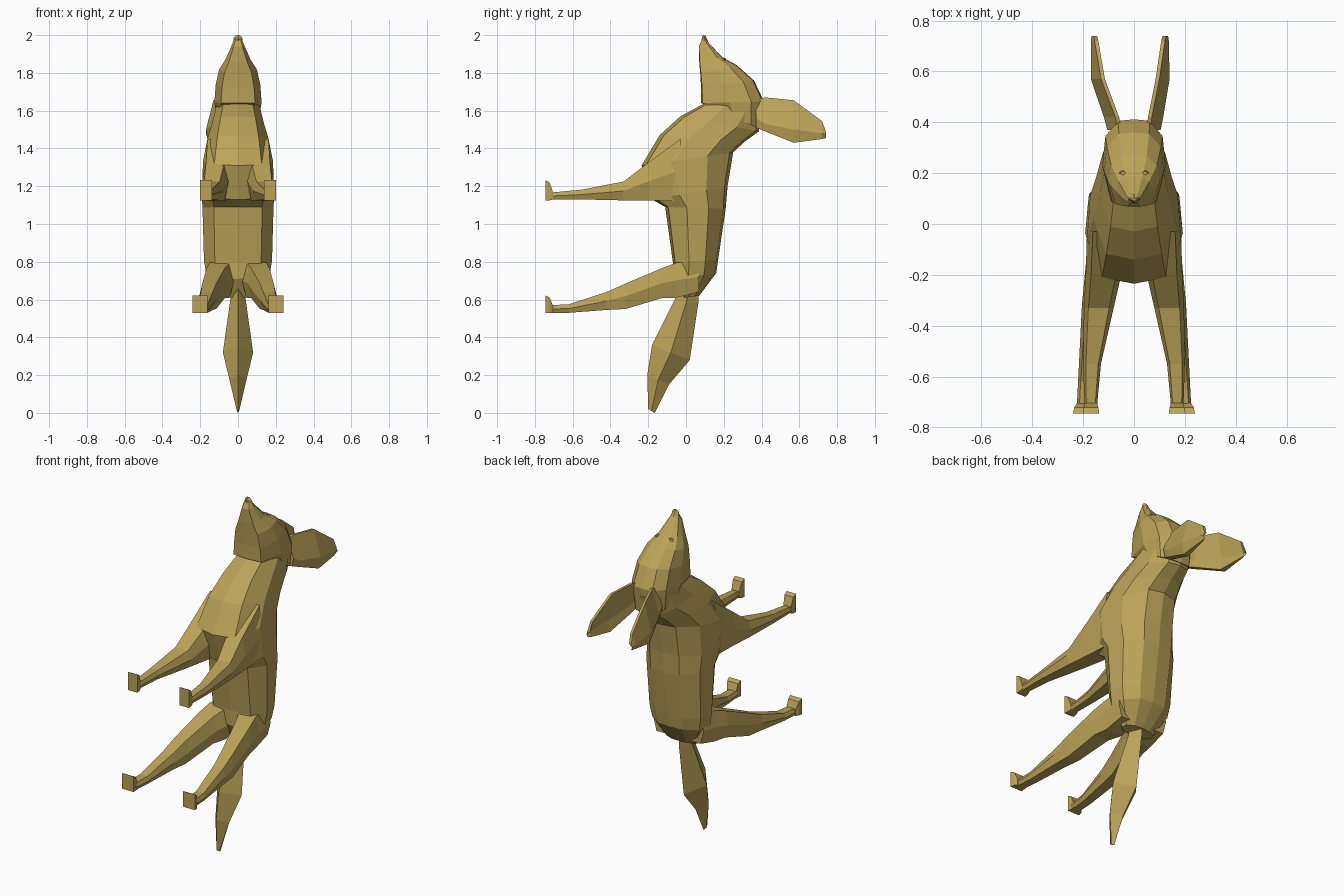
import bpy, bmesh

fur = bpy.data.materials.new("tan fur")
fur.diffuse_color = (0.50, 0.365, 0.098, 1)


def loft(name, rings):
    """Skin a list of equal-length point rings and cap both ends."""
    bm = bmesh.new()
    loops = [[bm.verts.new(p) for p in r] for r in rings]
    n = len(loops[0])
    for a, b in zip(loops, loops[1:]):
        for i in range(n):
            j = (i + 1) % n
            bm.faces.new((a[i], a[j], b[j], b[i]))
    bm.faces.new(loops[0])
    bm.faces.new(loops[-1])
    bmesh.ops.remove_doubles(bm, verts=bm.verts, dist=0.0005)
    bmesh.ops.recalc_face_normals(bm, faces=bm.faces)
    me = bpy.data.meshes.new(name)
    bm.to_mesh(me)
    bm.free()
    me.materials.append(fur)
    ob = bpy.data.objects.new(name, me)
    bpy.context.collection.objects.link(ob)
    return ob


def section(ring, half):
    """Symmetric ring between a belly point and a spine point."""
    fy, fz, by, bz, w = ring
    pts = [(s * w, fy + (by - fy) * t, fz + (bz - fz) * t) for t, s in half]
    return pts + [(-x, y, z) for x, y, z in reversed(pts) if x > 1e-6]


# half sections: (fraction from belly to spine, fraction of half width)
BODY = [(0, 0), (0.05, 0.68), (0.36, 1), (0.72, 0.93), (0.96, 0.5), (1, 0)]
HEAD = [(0, 0), (0.02, 0.72), (0.45, 1), (0.80, 0.90), (0.98, 0.5), (1, 0)]
TAIL = [(0, 0), (0.5, 1), (1, 0)]

# each ring: belly y, belly z, spine y, spine z, half width
loft("body", [section(r, BODY) for r in [
    (-0.01, 0.61, 0.07, 0.62, 0.10),
    (-0.07, 0.71, 0.16, 0.74, 0.165),
    (-0.07, 0.80, 0.17, 0.81, 0.18),
    (-0.11, 1.09, 0.21, 1.08, 0.188),
    (-0.18, 1.13, 0.22, 1.20, 0.192),
    (-0.235, 1.31, 0.25, 1.38, 0.185),
    (-0.14, 1.47, 0.31, 1.435, 0.16),
    (-0.03, 1.57, 0.385, 1.49, 0.135),
    (0.10, 1.64, 0.41, 1.60, 0.115)]])

loft("head", [section(r, HEAD) for r in [
    (0.14, 1.62, 0.395, 1.50, 0.112),
    (0.08, 1.64, 0.412, 1.65, 0.125),
    (0.08, 1.72, 0.36, 1.76, 0.118),
    (0.075, 1.80, 0.27, 1.84, 0.10),
    (0.07, 1.86, 0.19, 1.885, 0.066),
    (0.068, 1.94, 0.12, 1.96, 0.032),
    (0.085, 1.975, 0.105, 1.985, 0.02)]])

loft("nose", [section(r, TAIL) for r in [
    (0.08, 1.955, 0.118, 1.965, 0.026),
    (0.085, 1.99, 0.108, 1.985, 0.022),
    (0.09, 2.0, 0.102, 1.998, 0.012)]])

loft("tail", [section(r, TAIL) for r in [
    (-0.03, 0.68, 0.07, 0.70, 0.03),
    (-0.06, 0.60, 0.065, 0.58, 0.042),
    (-0.18, 0.36, 0.02, 0.28, 0.08),
    (-0.205, 0.20, -0.09, 0.15, 0.045),
    (-0.20, 0.02, -0.165, 0.0, 0.006)]])


def leg_ring(y, z0, z1, xi, xo, s):
    """Six-sided leg section with a ridge on the inner and outer side."""
    zm, d = (z0 + z1) / 2, (xo - xi) * 0.15
    return [(s * x, y, z) for x, z in (
        (xi + d, z0), (xo - d, z0), (xo, zm), (xo - d, z1), (xi + d, z1), (xi, zm))]


# each ring: y, low z, high z, inner x, outer x
FRONT = [(-0.03, 1.12, 1.45, 0.03, 0.185), (-0.20, 1.125, 1.325, 0.05, 0.19),
         (-0.33, 1.125, 1.225, 0.08, 0.197), (-0.55, 1.13, 1.182, 0.13, 0.20),
         (-0.71, 1.13, 1.167, 0.145, 0.195)]
HIND = [(0.07, 0.64, 0.80, 0.03, 0.165), (-0.05, 0.61, 0.795, 0.02, 0.175),
        (-0.13, 0.607, 0.765, 0.05, 0.187), (-0.32, 0.55, 0.685, 0.10, 0.205),
        (-0.42, 0.545, 0.64, 0.12, 0.21), (-0.62, 0.53, 0.575, 0.15, 0.22),
        (-0.72, 0.53, 0.57, 0.16, 0.225)]


def box_ring(y, z0, z1, x0, x1, s):
    return [(s * x0, y, z0), (s * x1, y, z0), (s * x1, y, z1), (s * x0, y, z1)]


for side, s in (("right", 1), ("left", -1)):
    loft(side + "_front_leg", [leg_ring(*r, s) for r in FRONT])
    loft(side + "_hind_leg", [leg_ring(*r, s) for r in HIND])
    # upturned paws
    loft(side + "_front_paw", [box_ring(-0.705, 1.13, 1.17, 0.145, 0.195, s),
                               box_ring(-0.722, 1.125, 1.22, 0.14, 0.198, s),
                               box_ring(-0.745, 1.125, 1.232, 0.137, 0.20, s)])
    loft(side + "_hind_paw", [box_ring(-0.705, 0.53, 0.57, 0.165, 0.225, s),
                              box_ring(-0.722, 0.53, 0.61, 0.165, 0.235, s),
                              box_ring(-0.745, 0.53, 0.622, 0.162, 0.24, s)])

    # ears: thin blades with an outer ridge, left one splayed wider
    lean = 0.0 if s > 0 else 0.033
    ear = []
    for y, z0, z1, zr, xi, xo, k in (
            (0.37, 1.51, 1.66, 1.56, 0.05, 0.105, 0),
            (0.42, 1.49, 1.67, 1.53, 0.055, 0.115, 0.1),
            (0.57, 1.43, 1.655, 1.50, 0.085, 0.14, 0.9),
            (0.72, 1.45, 1.545, 1.48, 0.107, 0.137, 1),
            (0.74, 1.455, 1.49, 1.47, 0.112, 0.134, 1)):
        d = lean * k
        ear.append([(s * (x + d), y, z) for x, z in (
            (xi, z1), (xi + 0.015, z1), (xo, zr), (xo - 0.01, z0),
            (xi + 0.012, z0), (xi + 0.02, zr))])
    loft(side + "_ear", ear)

    # eyes: small beads set into the face
    cx, cy, cz = s * 0.043, 0.203, 1.868
    loft(side + "_eye", [
        [(cx + a * 0.014, cy + b * 0.008 - dz * 0.3, cz + dz)
         for a, b in ((-1, 0), (0, -1), (1, 0), (0, 1))] for dz in (-0.012, 0.010)])
